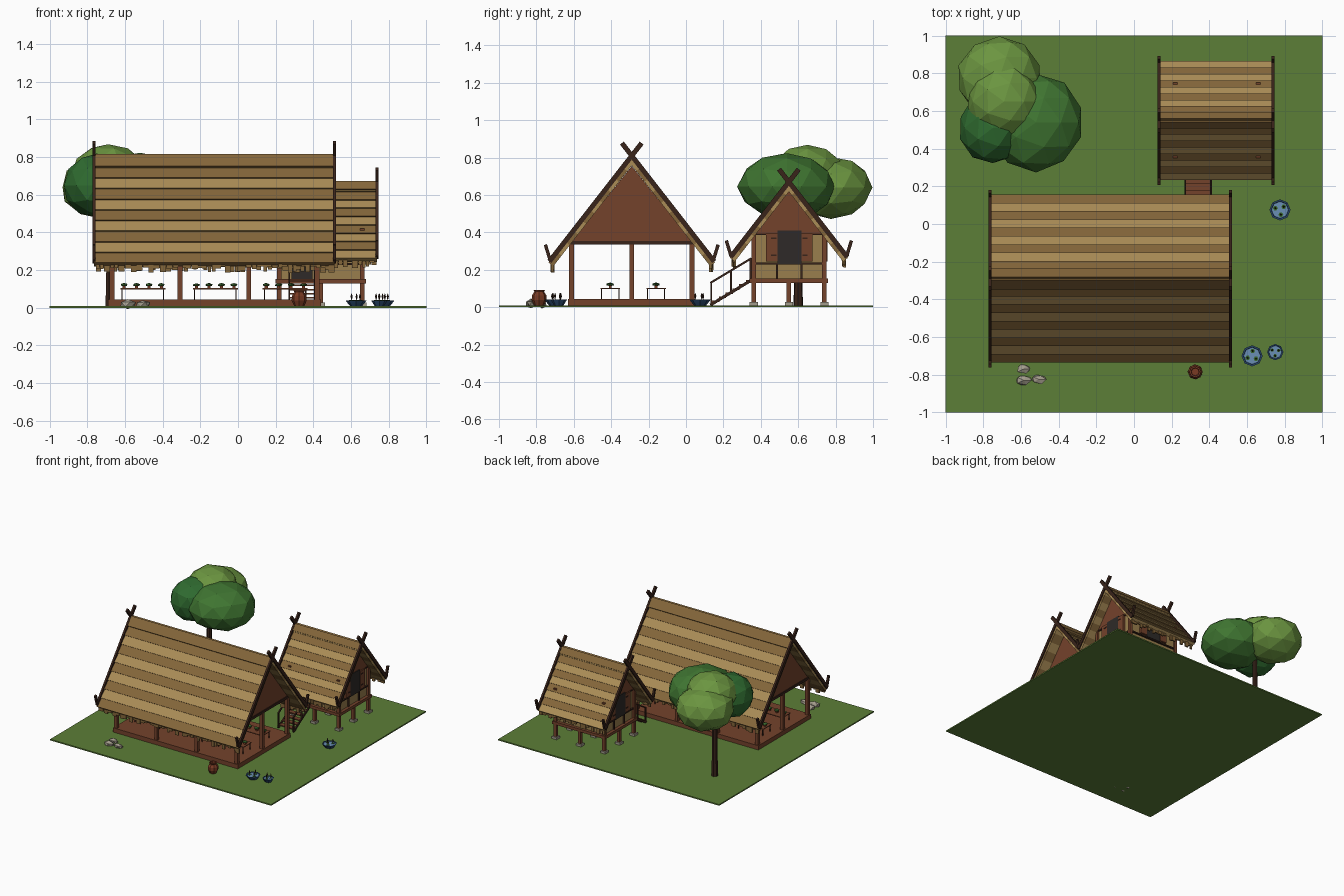
import bpy, bmesh, math, random
from mathutils import Vector, Matrix

if "Cube" in bpy.data.objects:
    bpy.data.objects.remove(bpy.data.objects["Cube"])
random.seed(4)

def mat(name, hexa):
    m = bpy.data.materials.new(name)
    c = [int(hexa[i:i + 2], 16) / 255 for i in (0, 2, 4)]
    m.diffuse_color = [(v / 12.92 if v < .04 else ((v + .055) / 1.055) ** 2.4) for v in c] + [1]
    m.use_nodes = True
    m.node_tree.nodes["Principled BSDF"].inputs["Base Color"].default_value = m.diffuse_color
    return m

GRASS, TAN, TAN2 = mat("grass", "5C7E37"), mat("thatch_light", "AA8C56"), mat("thatch_dark", "84663A")
BROWN, DARK, WALL = mat("red_wood", "74422B"), mat("dark_wood", "38231A"), mat("wall", "9A7F4D")
GLASS, STONE, CLAY = mat("opening", "2E2A28"), mat("stone", "A39C8C"), mat("clay", "7A3B24")
BLUE, WATER, LEAF = mat("glaze", "2A4A70"), mat("water", "6A8FB5"), mat("leaf", "3B6B2E")
GREENS = [mat("foliage%d" % i, h) for i, h in enumerate(("2F6B30", "3F7531", "6B9540"))]

def finish(name, bm, m):
    bmesh.ops.recalc_face_normals(bm, faces=bm.faces)
    me = bpy.data.meshes.new(name)
    bm.to_mesh(me)
    bm.free()
    me.materials.append(m)
    ob = bpy.data.objects.new(name, me)
    bpy.context.collection.objects.link(ob)
    return ob

def add_box(bm, x0, x1, y0, y1, z0, z1):
    M = Matrix.Translation(((x0 + x1) / 2, (y0 + y1) / 2, (z0 + z1) / 2))
    bmesh.ops.create_cube(bm, size=1, matrix=M @ Matrix.Diagonal((x1 - x0, y1 - y0, z1 - z0, 1)))

def boxes(name, items, m):
    bm = bmesh.new()
    for b in items:
        add_box(bm, *b)
    return finish(name, bm, m)

def prisms(name, profiles, x0, x1, m):
    # (y, z) outlines extruded along x
    bm = bmesh.new()
    for p in profiles:
        a = [bm.verts.new((x0, y, z)) for y, z in p]
        b = [bm.verts.new((x1, y, z)) for y, z in p]
        bm.faces.new(a)
        bm.faces.new(b[::-1])
        for i in range(len(p)):
            j = (i + 1) % len(p)
            bm.faces.new((a[i], b[i], b[j], a[j]))
    return finish(name, bm, m)

def bar(p, q, w):
    # 2D bar outline from p to q
    p, q = Vector(p), Vector(q)
    d = (q - p).normalized() * w / 2
    n = Vector((-d.y, d.x))
    return [p + n, q + n, q - n, p - n]

def lathe(name, prof, loc, sides, m):
    bm = bmesh.new()
    rings = [[bm.verts.new((loc[0] + r * math.cos(k * math.tau / sides),
                            loc[1] + r * math.sin(k * math.tau / sides), loc[2] + z))
              for k in range(sides)] for r, z in prof]
    for a, b in zip(rings, rings[1:]):
        for k in range(sides):
            bm.faces.new((a[k], a[(k + 1) % sides], b[(k + 1) % sides], b[k]))
    bm.faces.new(rings[0])
    bm.faces.new(rings[-1])
    return finish(name, bm, m)

def blob(name, loc, r, m, sub, jitter=0.0):
    bm = bmesh.new()
    bmesh.ops.create_icosphere(bm, subdivisions=sub, radius=1)
    for v in bm.verts:
        v.co = Vector([c * s for c, s in zip(v.co, r)]) * (1 + random.uniform(-jitter, jitter)) + Vector(loc)
    return finish(name, bm, m)

def roof(name, x0, x1, yc, zr, half, drop, rows, fringe):
    L = math.hypot(half, drop)
    def pt(s, t, off):
        # point at distance t down the slope, off outward from it
        return (yc + s * (half * t + drop / L * off), zr - drop * t + half / L * off)
    for par, m in ((0, TAN), (1, TAN2)):
        prof = []
        for s in (-1, 1):
            for i in range(par, rows, 2):
                a, b = i / rows, (i + 1) / rows
                prof.append([pt(s, a, -.001), pt(s, b, .008), pt(s, b, -.026), pt(s, a, -.026)])
        prisms(name + "_thatch_rows", prof, x0, x1, m)
    # ridge cap
    prisms(name + "_ridge_cap", [[pt(s, -.01, .016), pt(s, .1, .016), pt(s, .1, 0), pt(s, 0, 0)]
                                 for s in (-1, 1)], x0, x1, TAN2)
    # crossed barge boards with upturned eave horns
    bars = []
    for s in (-1, 1):
        k = .075 / L
        bars.append(bar(pt(s, -1.25 * k, .006), pt(s, .99, .006), .026))
        e = pt(s, .98, .006)
        bars.append(bar(e, (e[0] + s * .026, e[1] + .085), .018))
    for x in (x0, x1):
        prisms(name + "_barge_boards", bars, x - .008, x + .008, DARK)
    # ragged eave fringe
    strips = []
    for s in (-1, 1):
        y, x = yc + s * (half - .016), x0 + .01
        while x < x1 - .015:
            w = random.uniform(.016, .034)
            dy = random.uniform(-.006, .006)
            strips.append((x, min(x + w, x1), y + dy - .006, y + dy + .006,
                           zr - drop - random.uniform(*fringe), zr - drop + .015))
            x += w + .002
    boxes(name + "_eave_fringe", strips, TAN2)

# Ground plate
boxes("ground", [(-1, 1, -1, 1, 0, .01)], GRASS)

# Open hall
PX, PY, YC = (-.67, -.307, .057, .42), (-.612, -.29, .032), -.29
boxes("hall_floor", [(-.69, .44, -.63, .05, .005, .045)], BROWN)
boxes("hall_posts", [(x - .013, x + .013, y - .013, y + .013, .04, .35) for x in PX for y in PY
                     if y != YC or x in (PX[0], PX[-1])], BROWN)
boxes("hall_beams", [(PX[0], PX[-1], y - .012, y + .012, .33, .352) for y in (PY[0], PY[2])] +
      [(x - .014, x + .014, -.615, .035, .335, .355) for x in PX], DARK)
for x in (PX[0], PX[-1]):
    prisms("hall_gable", [[(-.61, .35), (.03, .35), (YC, .755)]], x - .008, x + .008, BROWN)
roof("hall_roof", -.765, .513, YC, .80, .44, .565, 10, (.015, .05))

# Work tables with seedlings
tops, legs, pots, leaves = [], [], [], []
for tx in (-.505, -.12, .25):
    for ty in (-.405, -.16):
        tops.append((tx - .12, tx + .12, ty - .052, ty + .052, .098, .104))
        legs += [(tx + a - .003, tx + a + .003, ty + b - .003, ty + b + .003, .045, .098)
                 for a in (-.11, .11) for b in (-.046, .046)]
        for k in range(4):
            px = tx - .1 + k * .066
            pots.append((px - .008, px + .008, ty - .008, ty + .008, .104, .117))
            blob("seedling", (px, ty, .122), (.02, .02, .009), LEAF, 1, .15)
boxes("table_tops", tops, BROWN)
boxes("table_legs", legs, DARK)
boxes("seedling_pots", pots, CLAY)

# Stilt hut
HY, X0, X1, Y0, Y1 = .55, .22, .66, .362, .74
stilts = [(x, y) for x in (X0, .44, X1) for y in (Y0, HY, Y1)]
boxes("hut_stilts", [(x - .012, x + .012, y - .012, y + .012, .02, .14) for x, y in stilts], BROWN)
boxes("hut_footings", [(x - .022, x + .022, y - .022, y + .022, .005, .028) for x, y in stilts], STONE)
boxes("hut_floor", [(.2, .68, .34, .76, .13, .153)], BROWN)
boxes("hut_walls", [(X0 + .005, X1 - .005, Y0 + .005, Y1 - .005, .153, .39)], WALL)
boxes("hut_corner_posts", [(x - .012, x + .012, y - .012, y + .012, .15, .42)
                           for x in (X0, X1) for y in (Y0, Y1)], BROWN)
boxes("hut_rails", [(X0 - .008, X1 + .008, Y0, Y1, z, z + .01) for z in (.228, .385)] +
      [(X0, X1, Y0 - .008, Y1 + .008, z, z + .01) for z in (.228, .385)] +
      [(X0 - .006, X1 + .006, y - .005, y + .005, .153, .23) for y in (.487, .618)], DARK)
for x in (X0, X1):
    prisms("hut_gable", [[(.35, .385), (.75, .385), (HY, .62)]], x - .006, x + .006, BROWN)
boxes("hut_side_windows", [(X0 - .012, X1 + .012, .488, .617, .232, .41)], GLASS)
boxes("hut_back_window", [(.375, .505, Y1, Y1 + .012, .235, .385)], GLASS)
boxes("hut_door", [(.285, .395, Y0 - .01, Y0, .153, .385)], GLASS)
boxes("hut_shutters", [(x - .016, x + .016, a, a + .06, .245, .395)
                       for x in (X0, X1) for a in (.428, .617)] +
      [(a, a + .06, Y1, Y1 + .016, .245, .385) for a in (.315, .505)], BROWN)
boxes("shutter_hinges", [(x - .019, x + .019, a, a + .028, z, z + .008) for x in (X0, X1)
                         for a in (.455, .622) for z in (.275, .365)], DARK)
roof("hut_roof", .133, .738, HY, .66, .31, .40, 9, (.01, .05))

# Stairs with handrails
boxes("stair_treads", [(.275, .405, .14 + i * .036, .178 + i * .036, .027 + i * .022, .035 + i * .022)
                       for i in range(6)], BROWN)
for x in (.272, .408):
    prisms("stair_stringer", [bar((.13, .012), (.35, .145), .016)], x - .005, x + .005, DARK)
    prisms("stair_handrail", [bar((.13, .13), (.35, .262), .011)] +
           [bar((y, (y - .13) * .6 + .01), (y, (y - .13) * .6 + .13), .01) for y in (.135, .24, .345)],
           x - .005, x + .005, DARK)

# Tree
lathe("tree_trunk", [(.026, 0), (.02, .25), (.018, .55)], (-.68, .6, .005), 7, DARK)
for loc, r, g in (((-.52, .54, .645), (.255, .26, .18), 1), ((-.75, .51, .65), (.18, .19, .17), 0),
                  ((-.715, .775, .64), (.225, .22, .165), 2), ((-.69, .65, .71), (.2, .2, .16), 2)):
    blob("tree_foliage", loc, r, GREENS[g], 2, .025)

# Lily bowls
for x, y, r in ((.627, -.70, .052), (.75, -.68, .04), (.775, .075, .052)):
    lathe("lily_bowl", [(r * .6, 0), (r * .85, .016), (r * 1.08, .032), (r * .9, .032), (r * .85, .026)],
          (x, y, .008), 8, BLUE)
    lathe("bowl_water", [(r * .86, .026), (r * .86, .029)], (x, y, .008), 8, WATER)
    for k in range(3):
        a = k * 2.1 + x * 9
        px, py = x + r * .5 * math.cos(a), y + r * .5 * math.sin(a)
        lathe("lily_pad", [(r * .25, .03), (r * .25, .033)], (px, py, .008), 6, LEAF)
        lathe("lily_bud", [(.001, .033), (.006, .052), (.001, .068)], (px, py, .008), 4, DARK)

# Clay jar
lathe("clay_jar", [(.026, 0), (.04, .03), (.039, .055), (.026, .075), (.031, .085), (.022, .085), (.02, .07)],
      (.325, -.785, .008), 8, CLAY)

# Rocks
for x, y in ((-.585, -.77), (-.585, -.83), (-.505, -.825)):
    blob("rock", (x, y, .018), (.042, .026, .024), STONE, 1, .2)
